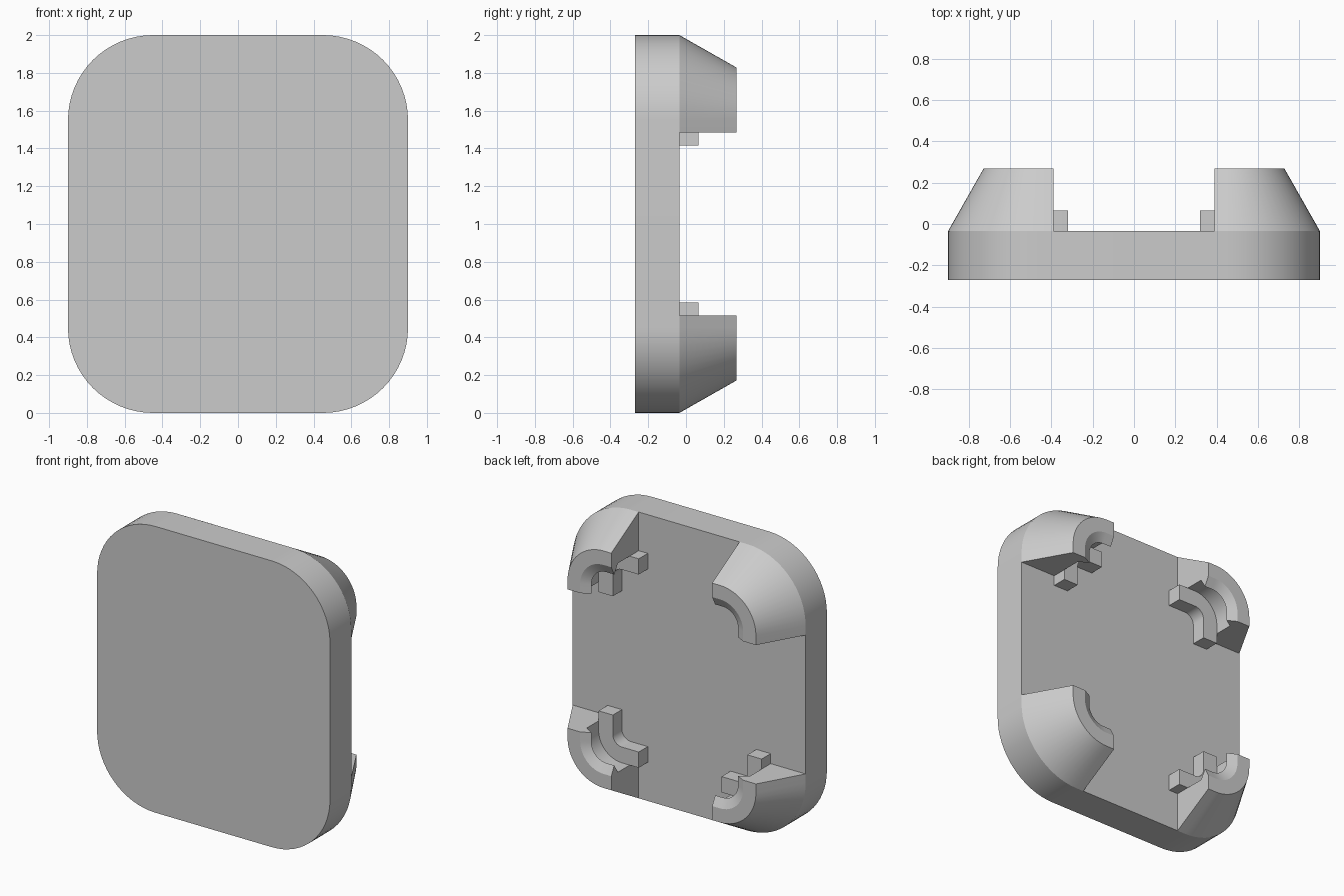
import bpy, bmesh, math

if "Cube" in bpy.data.objects:
    bpy.data.objects.remove(bpy.data.objects["Cube"])

CX, CZ, R = 0.45, 0.55, 0.45      # corner arc centre (from plate middle) and radius
FRONT, BACK, TIP = -0.27, -0.035, 0.268
SEG = 16


def finish(name, bm, mirror=False):
    bmesh.ops.recalc_face_normals(bm, faces=bm.faces)
    me = bpy.data.meshes.new(name)
    bm.to_mesh(me)
    bm.free()
    ob = bpy.data.objects.new(name, me)
    ob.location.z = 1
    bpy.context.collection.objects.link(ob)
    bpy.ops.object.select_all(action='DESELECT')
    ob.select_set(True)
    bpy.context.view_layer.objects.active = ob
    bpy.ops.object.shade_smooth_by_angle(angle=math.radians(22))
    if mirror:
        mod = ob.modifiers.new("mirror", 'MIRROR')
        mod.use_axis = (True, False, True)
        mod.use_mirror_merge = False
    return ob


def corner_sweep(name, profile, run_x, run_z):
    """Sweep a (radius, y) profile round one corner with short straight ends."""
    stations = [(0, 0, -run_z)]
    stations += [(math.pi / 2 * i / SEG, 0, 0) for i in range(SEG + 1)]
    stations += [(math.pi / 2, -run_x, 0)]
    bm = bmesh.new()
    rings = [[bm.verts.new((CX + dx + r * math.cos(a), y, CZ + dz + r * math.sin(a)))
              for r, y in profile] for a, dx, dz in stations]
    n = len(profile)
    for a, b in zip(rings, rings[1:]):
        for i in range(n):
            j = (i + 1) % n
            bm.faces.new((a[i], a[j], b[j], b[i]))
    bm.faces.new(rings[0])
    bm.faces.new(rings[-1])
    return finish(name, bm, mirror=True)


# Rounded back plate
bm = bmesh.new()
outline = []
for k, (sx, sz) in enumerate([(1, 1), (-1, 1), (-1, -1), (1, -1)]):
    for i in range(SEG + 1):
        a = math.pi / 2 * (k + i / SEG)
        outline.append(bm.verts.new((sx * CX + R * math.cos(a), FRONT, sz * CZ + R * math.sin(a))))
face = bm.faces.new(outline)
ext = bmesh.ops.extrude_face_region(bm, geom=[face])
bmesh.ops.translate(bm, vec=(0, BACK - FRONT, 0),
                    verts=[v for v in ext['geom'] if isinstance(v, bmesh.types.BMVert)])
finish("plate", bm)

# Tapered corner walls with an inward snap lip
corner_sweep("corner_wall", [(R, BACK), (0.278, TIP), (0.18, TIP), (0.117, 0.235),
                             (0.18, 0.195), (0.18, BACK)], 0.06, 0.065)

# Support ledges inside the walls
corner_sweep("corner_ledge", [(0.18, BACK), (0.18, 0.065), (0.07, 0.065), (0.07, BACK)],
             0.13, 0.135)
